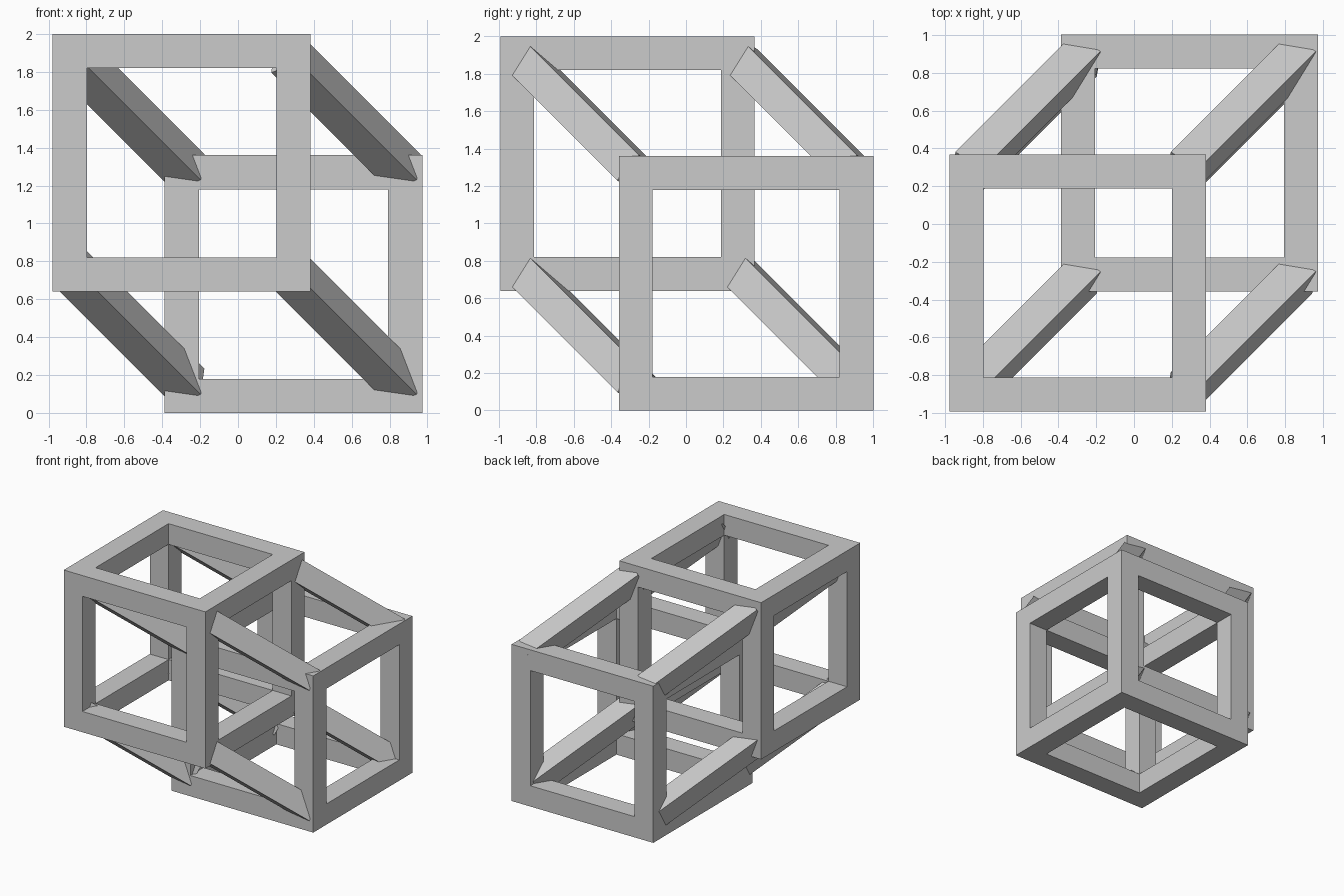
import bpy
import bmesh
from mathutils import Matrix, Vector

if "Cube" in bpy.data.objects:
    bpy.data.objects.remove(bpy.data.objects["Cube"], do_unlink=True)

# Single grey finish
grey = bpy.data.materials.new("plain_grey")
grey.use_nodes = True
colour = (0.6, 0.6, 0.6, 1)
grey.diffuse_color = colour
grey.node_tree.nodes["Principled BSDF"].inputs["Base Color"].default_value = colour

BAR = 0.18


def make_object(name, bm):
    bmesh.ops.recalc_face_normals(bm, faces=bm.faces)
    mesh = bpy.data.meshes.new(name)
    bm.to_mesh(mesh)
    bm.free()
    mesh.materials.append(grey)
    obj = bpy.data.objects.new(name, mesh)
    bpy.context.collection.objects.link(obj)
    return obj


def cube_frame(name, centre, size):
    """Open cube frame: a 3x3x3 cell lattice keeping only the edge cells."""
    h = size / 2
    cuts = (-h, -h + BAR, h - BAR, h)
    cells = {(i, j, k) for i in range(3) for j in range(3) for k in range(3)
             if (i, j, k).count(1) < 2}
    bm = bmesh.new()
    for cell in cells:
        for axis in range(3):
            for side in (0, 1):
                near = list(cell)
                near[axis] += 2 * side - 1
                if tuple(near) in cells:
                    continue
                # Outer wall of this cell
                corners = []
                for a, b in ((0, 0), (1, 0), (1, 1), (0, 1)):
                    idx = list(cell)
                    idx[axis] += side
                    idx[(axis + 1) % 3] += a
                    idx[(axis + 2) % 3] += b
                    corners.append(bm.verts.new([cuts[n] for n in idx]))
                bm.faces.new(corners)
    bmesh.ops.remove_doubles(bm, verts=bm.verts, dist=0.001)
    bmesh.ops.dissolve_limit(bm, angle_limit=0.01, verts=bm.verts, edges=bm.edges)
    bmesh.ops.translate(bm, vec=centre, verts=bm.verts)
    return make_object(name, bm)


# Two overlapping cube frames
cube_frame("upper_front_frame", (-0.298, -0.313, 1.32), 1.36)
cube_frame("lower_back_frame", (0.293, 0.322, 0.68), 1.36)

# Square diagonal struts joining matching corners, rolled about their length
along = Vector((-1, -1, 1)).normalized()
top_side = Vector((0.108, 0.647, 0.755)).normalized()
right_side = top_side.cross(along).normalized()
if right_side.x < 0:
    right_side.negate()
reach = 0.622


def strut(name, start):
    mid = Vector(start) + Vector((-1, -1, 1)) * reach / 2
    length = reach * 3 ** 0.5
    matrix = Matrix((right_side * BAR, top_side * BAR, along * length)).transposed().to_4x4()
    bm = bmesh.new()
    bmesh.ops.create_cube(bm, size=1, matrix=Matrix.Translation(mid) @ matrix)
    make_object(name, bm)


for side, x in (("left", 0.88), ("right", -0.26)):
    for level, z, back_y in (("top", 1.27, 0.90), ("bottom", 0.138, 0.885)):
        for end, y in (("front", -0.265), ("back", back_y)):
            strut(f"{level}_{end}_{side}_strut", (x, y, z))
